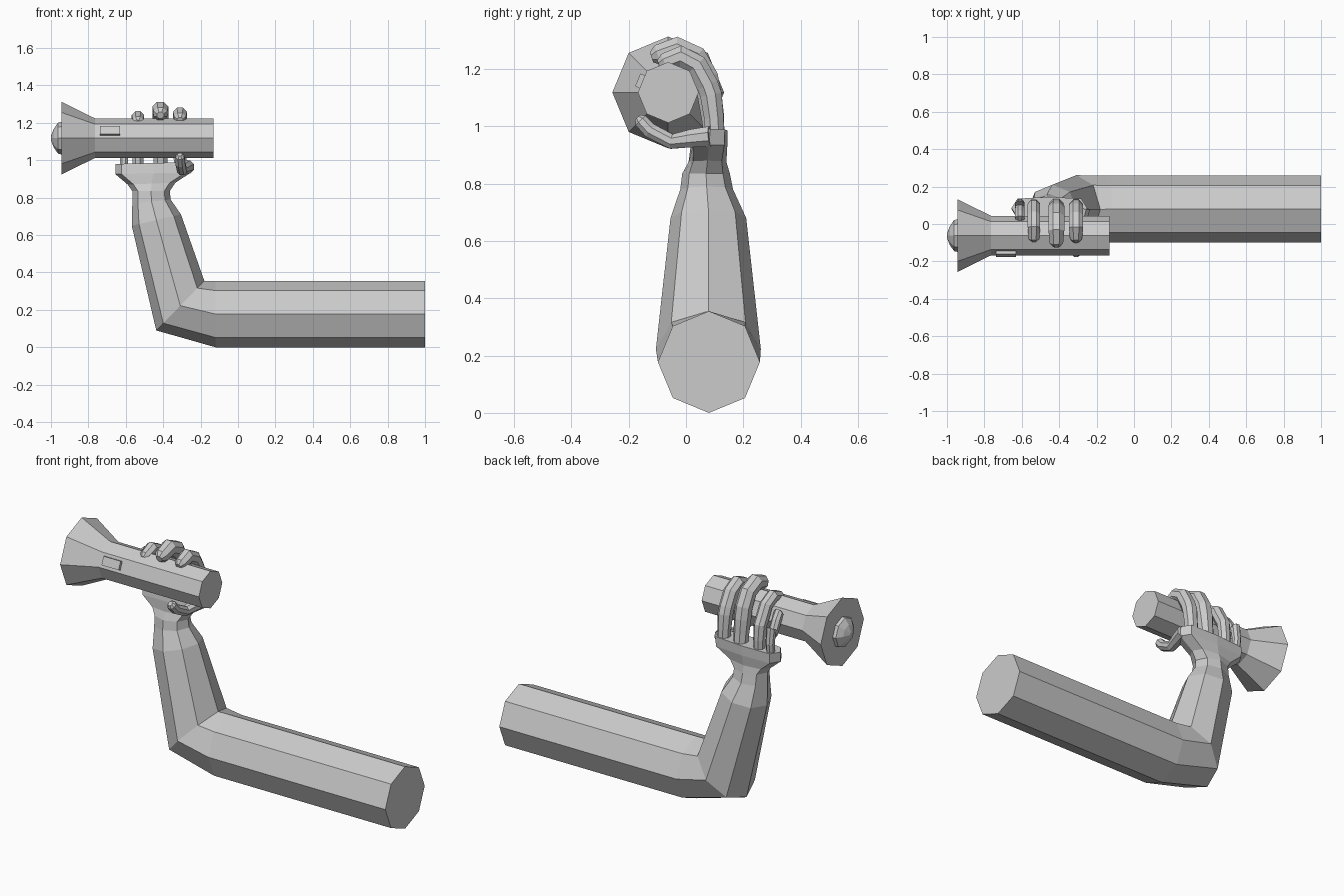
import bpy, bmesh
from math import cos, sin, pi
from mathutils import Vector, Matrix

if "Cube" in bpy.data.objects:
    bpy.data.objects.remove(bpy.data.objects["Cube"])


def loft(name, rings):
    """Skin a list of equal-sized vertex rings and cap both ends."""
    bm = bmesh.new()
    loops = [[bm.verts.new(p) for p in ring] for ring in rings]
    n = len(loops[0])
    for a, b in zip(loops, loops[1:]):
        for i in range(n):
            j = (i + 1) % n
            bm.faces.new((a[i], a[j], b[j], b[i]))
    bm.faces.new(loops[0])
    bm.faces.new(loops[-1])
    bmesh.ops.recalc_face_normals(bm, faces=bm.faces)
    mesh = bpy.data.meshes.new(name)
    bm.to_mesh(mesh)
    bm.free()
    ob = bpy.data.objects.new(name, mesh)
    bpy.context.collection.objects.link(ob)
    return ob


def soft(v, p):
    return (1 if v > 0 else -1) * abs(v) ** p if abs(v) > 1e-6 else 0


def arm_ring(inner, outer, y, ry, p=1.0):
    """Octagon spanning an inner and an outer point of the side profile."""
    a, b = Vector((inner[0], y, inner[1])), Vector((outer[0], y, outer[1]))
    mid, half = (a + b) / 2, (a - b) / 2
    return [mid + half * soft(cos(k * pi / 4), p)
            + Vector((0, ry * soft(sin(k * pi / 4), p), 0)) for k in range(8)]


def tube(name, path, radii):
    """Eight-sided digit with rounded tip; the path bends about the x axis."""
    pts = [Vector(p) for p in path]
    end = (pts[-1] - pts[-2]).normalized()
    r = radii[-1]
    pts.append(pts[-1] + end * r * 0.6)
    radii = list(radii) + [r * 0.5]
    rings = []
    for i, p in enumerate(pts):
        t = (pts[min(i + 1, len(pts) - 1)] - pts[max(i - 1, 0)]).normalized()
        nrm = t.cross(Vector((1, 0, 0))).normalized()
        side = nrm.cross(t)
        rings.append([p + (side * cos(a) + nrm * sin(a)) * radii[i]
                      for a in [(k + 0.5) * pi / 4 for k in range(8)]])
    return loft(name, rings)


# bent arm, wrist and flared palm
loft("arm_and_palm", [
    arm_ring((1.0, 0.355), (1.0, 0.0), 0.08, 0.178),
    arm_ring((-0.12, 0.355), (-0.12, 0.0), 0.08, 0.178),
    arm_ring((-0.18, 0.355), (-0.437, 0.09), 0.078, 0.183),
    arm_ring((-0.305, 0.71), (-0.568, 0.65), 0.078, 0.132),
    arm_ring((-0.36, 0.79), (-0.565, 0.77), 0.072, 0.092),
    arm_ring((-0.365, 0.835), (-0.565, 0.835), 0.07, 0.083),
    arm_ring((-0.335, 0.88), (-0.59, 0.87), 0.075, 0.066, 0.8),
    arm_ring((-0.25, 0.935), (-0.655, 0.925), 0.08, 0.064, 0.5),
    arm_ring((-0.25, 0.99), (-0.655, 0.98), 0.085, 0.06, 0.5),
])

# fingers wrapping over the torch: x, radius, reach in y, top z
for name, x, r, tip_y, top in [("little_finger", -0.61, 0.027, 0.02, 1.2),
                               ("ring_finger", -0.535, 0.036, -0.075, 1.265),
                               ("middle_finger", -0.415, 0.046, -0.098, 1.316),
                               ("index_finger", -0.31, 0.041, -0.075, 1.285)]:
    zc = top - r
    out = 0.128 - r
    tube(name, [(x, 0.102, 0.95), (x, out + 0.01, 1.03), (x, out, 1.11),
                (x, out - 0.012, zc - 0.1), (x, out - 0.05, zc - 0.03),
                (x, (out - 0.05 + tip_y) / 2, zc), (x, tip_y, zc - 0.022)],
         [r * 0.85, r * 0.9, r, r, r, r, r * 0.85])

# thumb under the torch
tube("thumb", [(-0.27, 0.085, 0.965), (-0.285, 0.02, 0.958), (-0.3, -0.05, 0.947),
               (-0.308, -0.125, 0.985), (-0.31, -0.158, 1.02)],
     [0.038, 0.034, 0.028, 0.028, 0.026])

# torch body and flared head
CY, CZ = -0.062, 1.118


def torch_ring(x, r):
    return [Vector((x, CY + r * cos(k * pi / 4), CZ + r * sin(k * pi / 4)))
            for k in range(8)]


loft("torch_body", [torch_ring(x, r) for x, r in
                    [(-0.13, 0.106), (-0.765, 0.106), (-0.945, 0.195)]])
loft("torch_bulb", [torch_ring(x, r) for x, r in
                    [(-0.94, 0.088), (-0.962, 0.083), (-0.985, 0.05), (-1.0, 0.012)]])

# switch on the upper front facet
bpy.ops.mesh.primitive_cube_add(size=1)
switch = bpy.context.object
switch.name = "torch_switch"
a = pi - pi / 8
pos = Vector((-0.685, CY + 0.1 * cos(a), CZ + 0.1 * sin(a)))
switch.matrix_world = (Matrix.Translation(pos) @ Matrix.Rotation(-pi / 8, 4, 'X')
                       @ Matrix.Diagonal((0.108, 0.03, 0.048, 1)))
